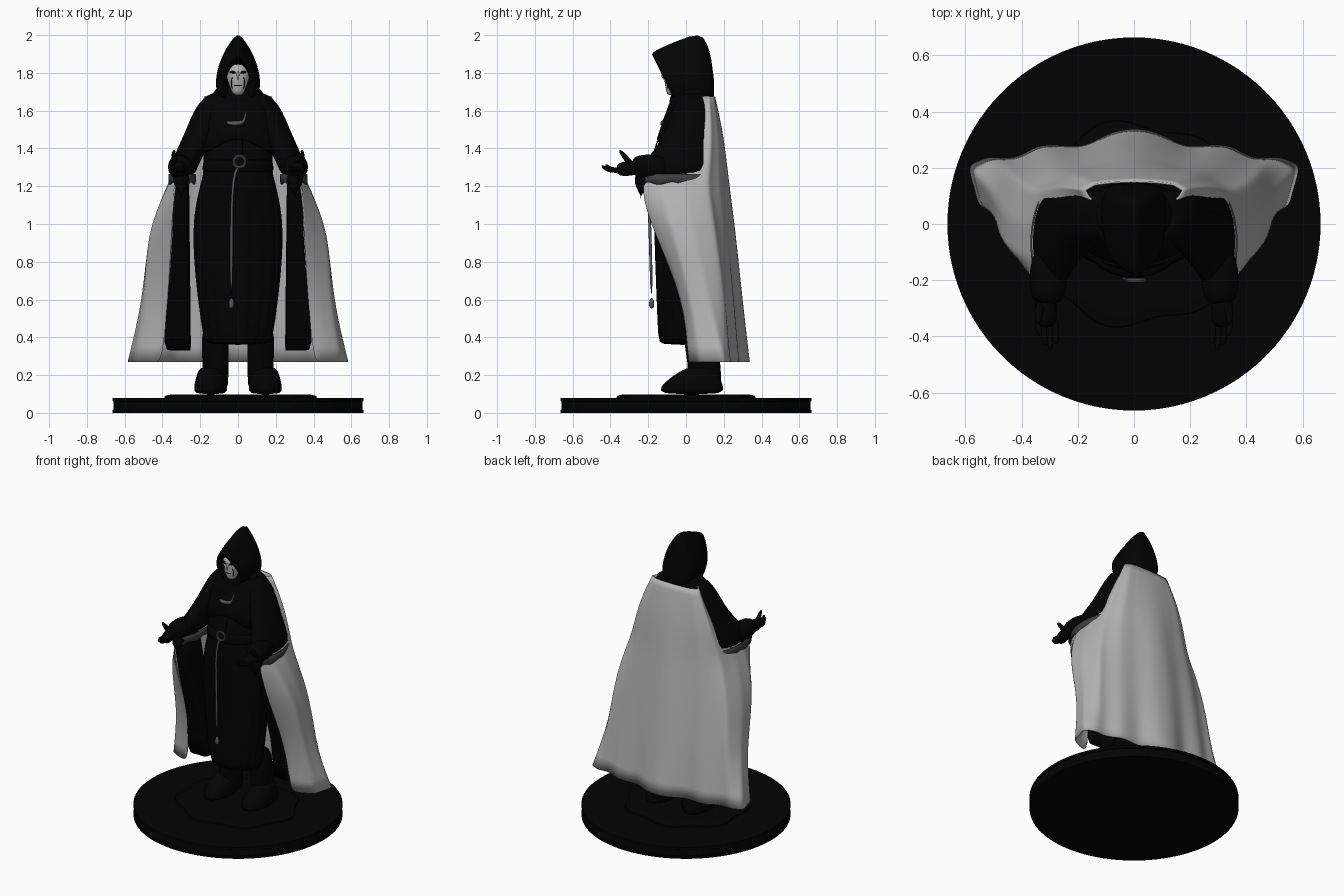
import bpy, bmesh
from math import sin, cos, pi, tau
from mathutils import Vector

if "Cube" in bpy.data.objects:
    bpy.data.objects.remove(bpy.data.objects["Cube"], do_unlink=True)


def material(name, value):
    mat = bpy.data.materials.new(name)
    mat.use_nodes = True
    colour = (value, value, value, 1)
    mat.diffuse_color = colour
    shader = mat.node_tree.nodes["Principled BSDF"]
    shader.inputs["Base Color"].default_value = colour
    shader.inputs["Roughness"].default_value = 0.8
    return mat


BLACK = material("black cloth", 0.0008)
GREY = material("pale grey cloth", 0.45)
METAL = material("dull metal", 0.1)
HEM = material("dark grey hem", 0.05)


def loft(name, rings, mat, closed=True, caps=True, mirror=False, subdiv=1, thick=0, smooth=True):
    """Skin a list of equally long point rows."""
    bm = bmesh.new()
    rows = [[bm.verts.new(p) for p in ring] for ring in rings]
    count = len(rows[0])
    for low, high in zip(rows, rows[1:]):
        for i in range(count if closed else count - 1):
            j = (i + 1) % count
            bm.faces.new((low[i], low[j], high[j], high[i]))
    if closed and caps:
        bm.faces.new(rows[0])
        bm.faces.new(rows[-1])
    bmesh.ops.recalc_face_normals(bm, faces=bm.faces)
    mesh = bpy.data.meshes.new(name)
    bm.to_mesh(mesh)
    bm.free()
    mesh.materials.append(mat)
    obj = bpy.data.objects.new(name, mesh)
    bpy.context.collection.objects.link(obj)
    if mirror:
        mod = obj.modifiers.new("Mirror", "MIRROR")
        mod.use_clip = True
    if subdiv:
        mod = obj.modifiers.new("Smooth", "SUBSURF")
        mod.levels = mod.render_levels = subdiv
    if thick:
        mod = obj.modifiers.new("Thickness", "SOLIDIFY")
        mod.thickness = thick
        mod.offset = 0
    if smooth:
        for poly in mesh.polygons:
            poly.use_smooth = True
    return obj


def oval(x, y, z, rx, ry, n=20, folds=0, depth=0):
    """Horizontal oval ring, optionally pleated."""
    ring = []
    for i in range(n):
        a = tau * i / n
        k = 1 + depth * cos(folds * a)
        ring.append((x + rx * k * cos(a), y + ry * k * sin(a), z))
    return ring


def tube(name, path, mat, n=10, **options):
    """Round limb through points given as (x, y, z, radius)."""
    pts = [Vector(p[:3]) for p in path]
    rings = []
    for i, p in enumerate(path):
        along = pts[min(i + 1, len(pts) - 1)] - pts[max(i - 1, 0)]
        turn = along.to_track_quat("Z", "Y")
        rings.append([pts[i] + turn @ Vector((p[3] * cos(tau * k / n), p[3] * sin(tau * k / n), 0))
                      for k in range(n)])
    return loft(name, rings, mat, **options)


# Round plinth with a raised patch of ground
loft("plinth", [oval(0, 0, z, r, r, 96) for z, r in
                ((0, .664), (.015, .664), (.018, .659), (.06, .659), (.063, .664), (.08, .664))],
     BLACK, subdiv=0, smooth=False)
loft("ground_patch", [oval(0, 0, z, r, r * .9, 60, 7, .05) for z, r in ((.07, .4), (.09, .395), (.098, .36))],
     BLACK, subdiv=0, smooth=False)

# Boots
loft("boot_shafts", [oval(.12, y, z, rx, ry) for z, y, rx, ry in
                     ((.1, .1, .07, .09), (.2, .1, .07, .088), (.32, .09, .07, .088), (.5, .05, .075, .09))],
     BLACK, mirror=True)
loft("boot_feet", [oval(.145, y, z, rx, ry) for z, y, rx, ry in
                   ((.095, .03, .09, .175), (.14, .03, .09, .17), (.19, .05, .078, .13), (.25, .09, .06, .08))],
     BLACK, mirror=True)

# Long robe with pleats fading toward the waist
loft("robe", [oval(0, y, z, rx, ry, 72, 18, d) for z, y, rx, ry, d in
              ((.36, -.02, .165, .115, .03), (.385, -.02, .178, .127, .03), (.6, -.02, .21, .135, .025),
               (.85, -.025, .235, .14, .02), (1.05, -.03, .235, .14, .015), (1.22, -.035, .195, .15, .01),
               (1.3, -.035, .175, .145, 0), (1.42, -.015, .19, .125, 0), (1.55, .01, .2, .115, 0),
               (1.63, .03, .17, .1, 0), (1.69, .03, .09, .08, 0))], BLACK)

# Shoulder mantle, open at its wavy lower edge
mantle = [oval(0, y, z, rx, ry, 48) for z, y, rx, ry in
          ((1.41, -.012, .22, .137), (1.53, .01, .225, .132), (1.62, .025, .205, .115), (1.685, .035, .14, .1))]
mantle[0] = [(x, y, z + .04 * cos(x * 14) * (y < 0)) for x, y, z in mantle[0]]
loft("mantle", mantle, BLACK, caps=False, thick=.012)
loft("cowl", [oval(0, y, z, rx, ry, 32) for z, y, rx, ry in
              ((1.61, .025, .12, .1), (1.645, .025, .149, .12), (1.69, .035, .14, .112), (1.74, .04, .1, .09))], BLACK)

# Belt, clasp and hanging cord
loft("belt", [oval(0, -.035, z, r, r * .84, 40) for z, r in
              ((1.27, .18), (1.28, .19), (1.335, .186), (1.345, .17))], BLACK)


def ring_part(name, centre, radius, width):
    bpy.ops.mesh.primitive_torus_add(location=centre, rotation=(pi / 2, 0, 0), major_radius=radius,
                                     minor_radius=width, major_segments=24, minor_segments=8)
    bpy.context.object.name = name
    bpy.context.object.data.materials.append(METAL)


ring_part("belt_ring", (.008, -.2, 1.33), .03, .008)
tube("belt_cord", [(.005, -.2, 1.31, .008), (-.03, -.205, 1.25, .009), (-.035, -.19, 1, .009),
                   (-.035, -.182, .6, .008)], METAL)
tube("cord_knot", [(-.035, -.182, .61, .007), (-.035, -.182, .585, .016), (-.035, -.182, .55, .014)], METAL)
tube("chest_chain", [(-.065, -.11, 1.54, .006), (-.045, -.12, 1.532, .012), (-.01, -.126, 1.532, .014),
                     (.025, -.12, 1.536, .012), (.035, -.115, 1.55, .006), (.042, -.1, 1.6, .005)], METAL)
tube("chest_cord", [(.0, -.122, 1.53, .004), (.03, -.145, 1.45, .004), (.02, -.185, 1.34, .004)], BLACK)


# Hood: upright slices from the hollow, over the rim, to the back
def hood_slice(y0, z0, y1, z1, half, n=28):
    """Peaked arch, wide at its foot."""
    ring = []
    for i in range(n):
        a = tau * i / n
        s = (1 + cos(a)) / 2
        width = half * abs(sin(a)) ** (1 + .2 * cos(a)) * (1 - .4 * cos(a))
        ring.append((width if i < n / 2 else -width, y0 + (y1 - y0) * s, z0 + (z1 - z0) * s))
    return ring


loft("hood", [hood_slice(*s) for s in
              ((-.02, 1.69, -.07, 1.87, .058), (-.055, 1.675, -.165, 1.87, .066), (-.065, 1.655, -.188, 1.9, .08),
               (-.05, 1.635, -.165, 1.92, .094), (0, 1.62, -.04, 1.975, .108), (.06, 1.62, .075, 2.015, .112),
               (.125, 1.64, .11, 1.965, .1), (.158, 1.67, .138, 1.87, .06))], BLACK)

# Gaunt face with dark sockets and mouth
loft("face", [oval(0, y, z, rx, ry) for z, y, rx, ry in
              ((1.68, -.07, .02, .025), (1.7, -.07, .034, .035), (1.74, -.067, .05, .045),
               (1.785, -.068, .064, .05), (1.82, -.068, .06, .05), (1.85, -.065, .045, .04))], GREY)
tube("nose", [(0, -.115, 1.81, .006), (0, -.128, 1.775, .01), (0, -.116, 1.762, .008)], GREY)
tube("eye_sockets", [(.012, -.12, 1.8, .005), (.028, -.114, 1.804, .008), (.046, -.1, 1.806, .005)],
     BLACK, mirror=True)
tube("mouth", [(-.024, -.102, 1.732, .004), (0, -.112, 1.735, .004), (.024, -.102, 1.732, .004)], BLACK)
tube("cheek_lines", [(.03, -.11, 1.78, .003), (.038, -.098, 1.745, .004), (.03, -.096, 1.715, .003)],
     BLACK, mirror=True)

# Wide sleeves, with a dark grey fringe along the lower edge
sleeve = [oval(x, y, z, rx, ry, 28) for z, x, y, rx, ry in
          ((1.25, .296, -.07, .07, .185), (1.31, .287, -.06, .073, .18), (1.4, .24, -.015, .08, .142),
           (1.5, .195, .01, .08, .118), (1.6, .158, .025, .077, .1), (1.665, .12, .035, .068, .085),
           (1.7, .08, .045, .05, .065))]
loft("sleeves", sleeve, BLACK, mirror=True)
fringe = [[(x, y, 1.215 + .012 * cos(i * 1.8)) for i, (x, y, z) in enumerate(sleeve[0])],
          [(x, y, 1.265) for x, y, z in sleeve[0]]]
loft("sleeve_fringe", fringe, HEM, mirror=True, caps=False, thick=.006)
tube("forearms", [(.29, -.08, 1.29, .07), (.305, -.18, 1.3, .074), (.308, -.25, 1.305, .066),
                  (.312, -.285, 1.3, .048)], BLACK, mirror=True)
tube("cuffs", [(.3, -.215, 1.28, .055), (.3, -.24, 1.2, .045), (.3, -.24, 1.13, .02)], BLACK, mirror=True)

# Open hands, palms up
tube("palms", [(.315, -.24, 1.3, .035), (.315, -.29, 1.295, .042), (.312, -.34, 1.29, .04),
               (.31, -.37, 1.288, .028)], BLACK, mirror=True)
for i, reach in enumerate((.4, .435, .45, .43)):
    x = .34 - .02 * i
    tube("finger_%d" % (i + 1), [(x, -.34, 1.285, .015), (x, -reach + .04, 1.28, .014),
                                 (x - .004, -reach, 1.3 + .006 * i, .009)], BLACK, n=8, mirror=True)
tube("thumbs", [(.33, -.28, 1.3, .022), (.342, -.315, 1.345, .017), (.338, -.355, 1.395, .009)],
     BLACK, n=8, mirror=True)

# Cape: half rows from the back centre round to the front edge
CAPE = {
    1.675: ((0, .15), (.08, .148), (.14, .14), (.175, .12), (.16, .095), (.14, .08), (.11, .07)),
    1.5: ((0, .19), (.12, .182), (.2, .168), (.255, .135), (.245, .1), (.21, .07), (.19, .04)),
    1.29: ((0, .217), (.13, .202), (.24, .175), (.32, .125), (.33, .02), (.32, -.1), (.3, -.18)),
    1.2: ((0, .227), (.13, .207), (.26, .175), (.35, .11), (.375, -.02), (.37, -.14), (.34, -.25)),
    .95: ((0, .26), (.15, .235), (.3, .2), (.425, .16), (.475, .05), (.485, -.07), (.35, -.165)),
    .6: ((0, .295), (.17, .265), (.32, .235), (.455, .205), (.5, .12), (.485, .02), (.37, -.005)),
    .27: ((0, .335), (.17, .285), (.34, .265), (.47, .23), (.585, .215), (.55, .06), (.4, .015)),
}


def draped(z, row, steps=4):
    """Subdivide a cape row and ripple it more toward the hem."""
    out = []
    for i in range((len(row) - 1) * steps + 1):
        k = min(i // steps, len(row) - 2)
        p = Vector(row[k]).lerp(Vector(row[k + 1]), i / steps - k)
        ripple = .007 * (1.7 - z) * sin(i * pi / 3)
        out.append((p.x, p.y + ripple, z))
    return out


loft("cape", [draped(z, row) for z, row in CAPE.items()], GREY, closed=False, mirror=True, subdiv=2, thick=.008)

# Dark lining hanging inside the front edges of the cape
LINING = {
    1.26: ((.335, -.235), (.27, -.2), (.265, -.05)),
    .95: ((.34, -.17), (.268, -.13), (.262, 0)),
    .6: ((.37, -.015), (.264, -.005), (.258, .1)),
    .33: ((.4, .01), (.262, .015), (.255, .12)),
}
loft("sleeve_lining", [draped(z, row, 3) for z, row in LINING.items()], BLACK,
     closed=False, mirror=True, thick=.012)
